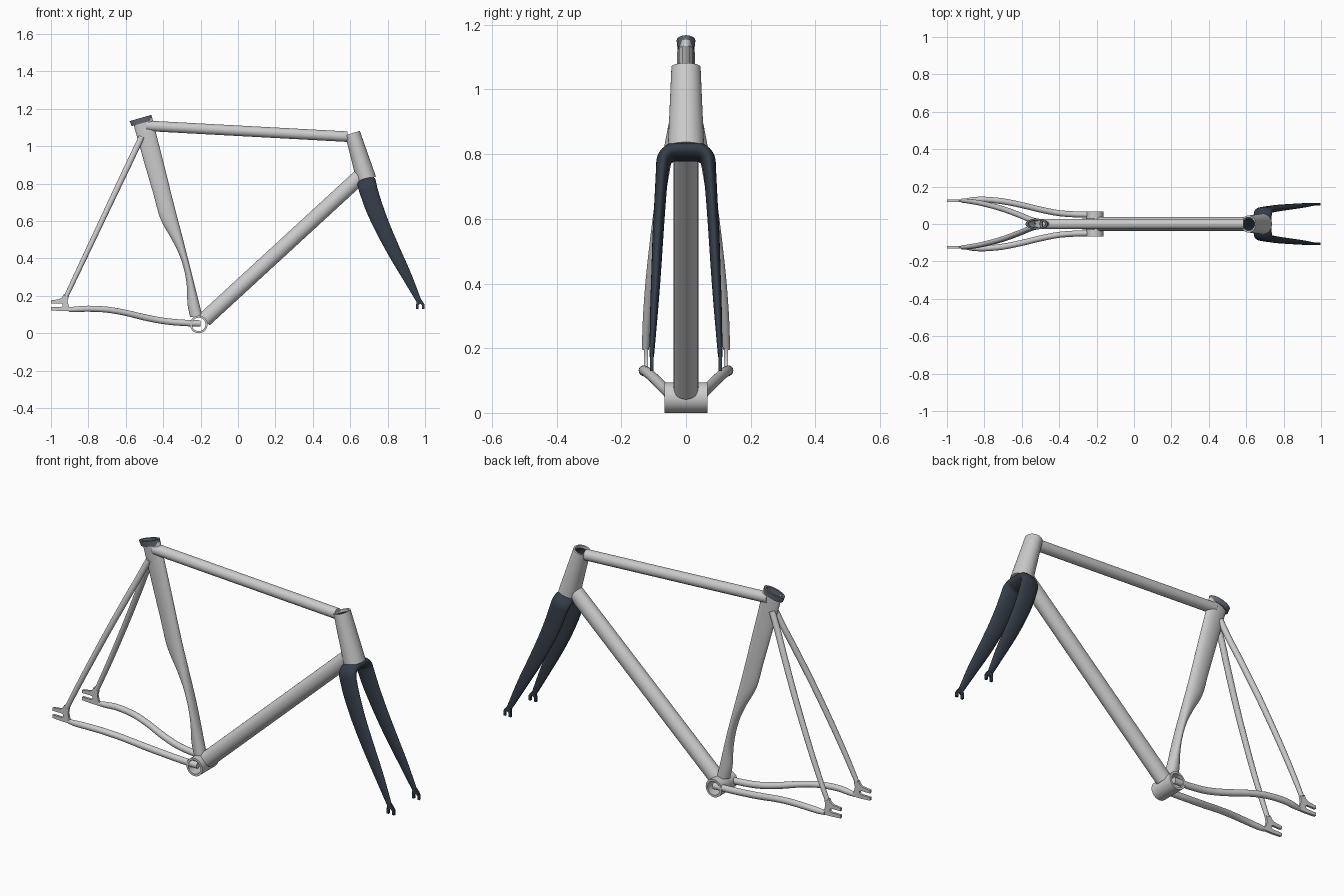
import bpy, bmesh, math
from mathutils import Vector


def material(name, rgb):
    m = bpy.data.materials.new(name)
    m.diffuse_color = (*rgb, 1)
    return m


DARK = material("dark_paint", (0.035, 0.047, 0.065))
SLATE = material("slate_metal", (0.13, 0.15, 0.18))


def finish(name, bm, mat=None, mirror=False):
    bmesh.ops.recalc_face_normals(bm, faces=bm.faces)
    me = bpy.data.meshes.new(name)
    bm.to_mesh(me)
    bm.free()
    ob = bpy.data.objects.new(name, me)
    bpy.context.collection.objects.link(ob)
    if mat:
        me.materials.append(mat)
    bpy.ops.object.select_all(action='DESELECT')
    ob.select_set(True)
    bpy.context.view_layer.objects.active = ob
    bpy.ops.object.shade_smooth_by_angle(angle=math.radians(40))
    if mirror:
        mod = ob.modifiers.new("Mirror", 'MIRROR')
        mod.use_axis = (False, True, False)
    return ob


def smooth(rows, n=4):
    """Catmull-Rom interpolation of rows of numbers."""
    out = []
    for i in range(len(rows) - 1):
        a, b = rows[max(i - 1, 0)], rows[i]
        c, d = rows[i + 1], rows[min(i + 2, len(rows) - 1)]
        for k in range(n):
            t = k / n
            out.append(tuple(0.5 * (2 * q + (r - p) * t + (2 * p - 5 * q + 4 * r - s) * t * t
                                    + (3 * q - p - 3 * r + s) * t ** 3)
                             for p, q, r, s in zip(a, b, c, d)))
    return out + [rows[-1]]


def skin(bm, rings, loop=False):
    vs = [[bm.verts.new(p) for p in r] for r in rings]
    n = len(vs[0])
    for i in range(len(vs) if loop else len(vs) - 1):
        a, b = vs[i], vs[(i + 1) % len(vs)]
        for j in range(n):
            k = (j + 1) % n
            bm.faces.new((a[j], a[k], b[k], b[j]))
    return vs


def ellipse(c, u, v, n=28):
    return [c + u * math.cos(t) + v * math.sin(t)
            for t in (2 * math.pi * i / n for i in range(n))]


def sweep(name, rows, ref=(0.957, 0, 0.29), mat=None, mirror=False):
    """Rows are x, y, z, half chord along ref, half thickness."""
    pts = [Vector(r[:3]) for r in rows]
    rings = []
    for i, r in enumerate(rows):
        t = (pts[min(i + 1, len(pts) - 1)] - pts[max(i - 1, 0)]).normalized()
        u = Vector(ref)
        u = (u - t * u.dot(t)).normalized()
        rings.append(ellipse(pts[i], u * r[3], t.cross(u) * r[4]))
    bm = bmesh.new()
    vs = skin(bm, rings)
    bm.faces.new(vs[0])
    bm.faces.new(vs[-1])
    return finish(name, bm, mat, mirror)


def hollow(name, a, b, outer_a, outer_b, inner, ref, mat=None):
    """Open pipe; radii are (along ref, across) pairs."""
    a, b = Vector(a), Vector(b)
    t = (b - a).normalized()
    u = Vector(ref)
    u = (u - t * u.dot(t)).normalized()
    v = t.cross(u)
    bm = bmesh.new()
    skin(bm, [ellipse(c, u * r[0], v * r[1], 36) for c, r in
              ((a, outer_a), (b, outer_b), (b, inner), (a, inner))], loop=True)
    return finish(name, bm, mat)


def plate(name, outline, y, thick, mat=None):
    bm = bmesh.new()
    f = bm.faces.new([bm.verts.new((x, y - thick / 2, z)) for x, z in outline])
    ext = bmesh.ops.extrude_face_region(bm, geom=[f], use_keep_orig=True)
    bmesh.ops.translate(bm, vec=(0, thick, 0),
                        verts=[e for e in ext["geom"] if isinstance(e, bmesh.types.BMVert)])
    return finish(name, bm, mat, mirror=True)


UP = (0, 0, 1)
TILT = (0.957, 0, 0.29)

# main round tubes
hollow("bottom_bracket", (-0.21, -0.067, 0.047), (-0.21, 0.067, 0.047),
       (0.047, 0.047), (0.047, 0.047), (0.036, 0.036), UP)
hollow("head_tube", (0.687, 0, 0.822), (0.612, 0, 1.07),
       (0.053, 0.056), (0.041, 0.045), (0.034, 0.036), TILT)
hollow("steerer_liner", (0.686, 0, 0.825), (0.616, 0, 1.057),
       (0.0345, 0.0365), (0.0345, 0.0365), (0.028, 0.028), TILT, DARK)
sweep("top_tube", [(-0.49, 0, 1.109, 0.028, 0.028), (0.585, 0, 1.051, 0.028, 0.028)], UP)
sweep("down_tube", [(-0.18, 0, 0.072, 0.041, 0.038), (0.65, 0, 0.835, 0.041, 0.038)], UP)

# aero seat tube with the rear wheel cutout: rear x, rear z, front x, front z, half width
seat_rows = smooth([
    (-0.562, 1.128, -0.459, 1.154, 0.023), (-0.526, 1.00, -0.427, 1.026, 0.024),
    (-0.489, 0.87, -0.394, 0.896, 0.025), (-0.451, 0.74, -0.362, 0.766, 0.026),
    (-0.414, 0.61, -0.329, 0.636, 0.027), (-0.355, 0.503, -0.298, 0.519, 0.028),
    (-0.313, 0.417, -0.275, 0.428, 0.029), (-0.286, 0.33, -0.251, 0.335, 0.03),
    (-0.273, 0.246, -0.229, 0.246, 0.031), (-0.27, 0.155, -0.206, 0.155, 0.031),
    (-0.256, 0.087, -0.19, 0.087, 0.031)])
rings = []
for xr, zr, xf, zf, w in seat_rows:
    rear, front = Vector((xr, 0, zr)), Vector((xf, 0, zf))
    ring = []
    for i in range(32):
        t = 2 * math.pi * i / 32
        s = (1 + math.cos(t)) / 2
        ring.append(rear.lerp(front, s) + Vector((0, w * math.sin(t) * (0.85 + 0.2 * s), 0)))
    rings.append(ring)
bm = bmesh.new()
skin(bm, rings)
finish("seat_tube", bm)
hollow("seat_collar", (-0.513, 0, 1.123), (-0.521, 0, 1.151),
       (0.057, 0.026), (0.061, 0.029), (0.047, 0.019), TILT, SLATE)

# rear stays and dropouts
sweep("seat_stays", smooth([
    (-0.515, 0.012, 1.05, 0.016, 0.015), (-0.56, 0.026, 0.955, 0.016, 0.015),
    (-0.61, 0.047, 0.85, 0.016, 0.015), (-0.70, 0.08, 0.66, 0.015, 0.015),
    (-0.80, 0.107, 0.448, 0.014, 0.014), (-0.87, 0.12, 0.30, 0.013, 0.013),
    (-0.918, 0.125, 0.198, 0.012, 0.011)]), mirror=True)
sweep("chain_stays", smooth([
    (-0.20, 0.05, 0.052, 0.017, 0.015), (-0.30, 0.051, 0.056, 0.017, 0.016),
    (-0.40, 0.058, 0.066, 0.017, 0.016), (-0.50, 0.077, 0.085, 0.017, 0.016),
    (-0.60, 0.101, 0.109, 0.016, 0.016), (-0.70, 0.121, 0.126, 0.016, 0.016),
    (-0.80, 0.131, 0.131, 0.016, 0.015), (-0.865, 0.129, 0.128, 0.015, 0.014),
    (-0.905, 0.125, 0.126, 0.012, 0.009)]), UP, mirror=True)
plate("rear_dropouts", [
    (-1.0, 0.176), (-0.954, 0.182), (-0.94, 0.192), (-0.932, 0.208), (-0.905, 0.198),
    (-0.911, 0.171), (-0.905, 0.145), (-0.889, 0.118), (-0.943, 0.118), (-1.0, 0.122),
    (-1.0, 0.139), (-0.948, 0.139), (-0.94, 0.144), (-0.938, 0.15), (-0.94, 0.156),
    (-0.948, 0.16), (-1.0, 0.16)], 0.124, 0.012)

# fork: half crown and one blade, mirrored
sweep("fork", smooth([
    (0.688, -0.02, 0.807, 0.05, 0.028), (0.688, 0.015, 0.807, 0.05, 0.028),
    (0.688, 0.045, 0.804, 0.05, 0.027), (0.692, 0.066, 0.785, 0.05, 0.024),
    (0.702, 0.073, 0.75, 0.049, 0.020), (0.729, 0.079, 0.67, 0.047, 0.018),
    (0.775, 0.086, 0.56, 0.042, 0.017), (0.833, 0.092, 0.44, 0.036, 0.015),
    (0.90, 0.099, 0.31, 0.027, 0.012), (0.966, 0.106, 0.175, 0.014, 0.007)]),
    mat=DARK, mirror=True)
plate("fork_dropouts", [
    (0.953, 0.13), (0.953, 0.155), (0.957, 0.18), (0.975, 0.185), (0.988, 0.17),
    (0.996, 0.155), (0.997, 0.13), (0.985, 0.13), (0.985, 0.15), (0.975, 0.158),
    (0.965, 0.15), (0.965, 0.13)], 0.106, 0.012, DARK)
